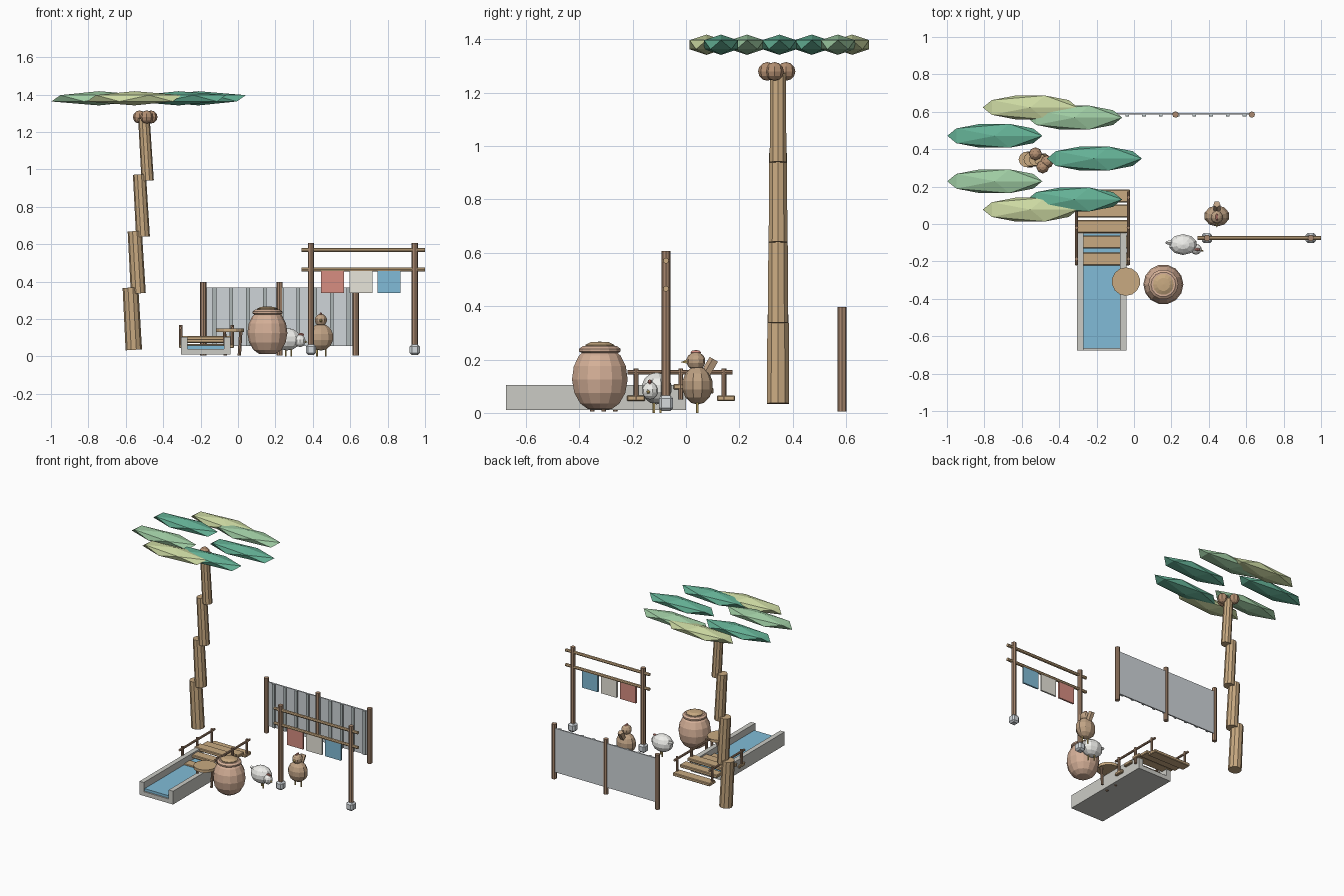
import bpy, bmesh, math
from mathutils import Vector, Matrix

if "Cube" in bpy.data.objects:
    bpy.data.objects.remove(bpy.data.objects["Cube"])

def mat(name, r, g, b):
    m = bpy.data.materials.new(name)
    m.diffuse_color = (r, g, b, 1)
    m.use_nodes = True
    m.node_tree.nodes["Principled BSDF"].inputs["Base Color"].default_value = m.diffuse_color
    return m

WOOD = mat("wood", .58, .40, .22)
DARK = mat("dark_wood", .40, .25, .16)
CLAY = mat("clay", .66, .43, .31)
STONE = mat("stone", .60, .60, .56)
PALE = mat("pale_stone", .66, .70, .73)
METAL = mat("sheet_metal", .62, .66, .69)
RIB = mat("rib_metal", .42, .47, .47)
WATER = mat("water", .22, .50, .68)
RED = mat("red", .68, .27, .22)
CREAM = mat("cream", .80, .78, .70)
WHITE = mat("white", .86, .86, .83)
BROWN = mat("hen_brown", .52, .36, .23)
YELLOW = mat("yellow", .78, .58, .20)
COCO = mat("coconut", .46, .28, .17)
GREENS = [mat("leaf_dark", .13, .45, .31), mat("leaf_mid", .35, .61, .37),
          mat("leaf_light", .62, .71, .37)]

def finish(name, bm, m):
    me = bpy.data.meshes.new(name)
    bm.to_mesh(me)
    bm.free()
    o = bpy.data.objects.new(name, me)
    me.materials.append(m)
    bpy.context.collection.objects.link(o)
    return o

def box(name, lo, hi, m, bevel=0):
    lo, hi = Vector(lo), Vector(hi)
    bm = bmesh.new()
    bmesh.ops.create_cube(bm, size=1, matrix=Matrix.Translation((lo + hi) / 2) @ Matrix.Diagonal((hi - lo).to_4d()))
    if bevel:
        bmesh.ops.bevel(bm, geom=bm.edges[:], offset=bevel, segments=1, affect='EDGES')
    return finish(name, bm, m)

def rod(name, a, b, r1, m, r2=None, n=8):
    a, b = Vector(a), Vector(b)
    d = b - a
    M = Matrix.Translation((a + b) / 2) @ d.to_track_quat('Z', 'Y').to_matrix().to_4x4()
    bm = bmesh.new()
    bmesh.ops.create_cone(bm, cap_ends=True, segments=n, radius1=r1,
                          radius2=r1 if r2 is None else r2, depth=d.length, matrix=M)
    return finish(name, bm, m)

def ball(name, c, s, m, u=10, v=7, rot=0):
    M = Matrix.Translation(c) @ Matrix.Rotation(rot, 4, 'Z') @ Matrix.Diagonal((*s, 1))
    bm = bmesh.new()
    bmesh.ops.create_uvsphere(bm, u_segments=u, v_segments=v, radius=1, matrix=M)
    return finish(name, bm, m)

def lathe(name, c, prof, m, n=14):
    bm = bmesh.new()
    vs = [bm.verts.new((r, 0, z)) for r, z in prof]
    es = [bm.edges.new(p) for p in zip(vs, vs[1:])]
    bmesh.ops.spin(bm, geom=vs + es, cent=(0, 0, 0), axis=(0, 0, 1), angle=2 * math.pi, steps=n)
    bmesh.ops.remove_doubles(bm, verts=bm.verts, dist=1e-4)
    bmesh.ops.recalc_face_normals(bm, faces=bm.faces)
    bmesh.ops.translate(bm, verts=bm.verts, vec=c)
    return finish(name, bm, m)

# palm trunk, leaves and nuts
for i, (x0, x1, z0, r) in enumerate([(-.557, -.575, .035, .043), (-.533, -.552, .337, .039),
                                     (-.508, -.527, .64, .036), (-.483, -.503, .94, .032)]):
    rod("trunk_segment", (x0, .345, z0), (x1, .345, z0 + .333), r + .001, WOOD, r - .001, n=10)
for i in range(7):
    a = i * 2 * math.pi / 7
    bm = bmesh.new()
    bmesh.ops.create_icosphere(bm, subdivisions=1, radius=1, matrix=Matrix.Translation(
        (-.492 + .28 * math.cos(a), .35 + .28 * math.sin(a), 1.38)) @ Matrix.Diagonal((.284, .075, .038, 1)))
    finish("palm_leaf", bm, GREENS[i % 3])
for x, y in [(-.527, .375), (-.488, .305), (-.465, .332)]:
    ball("palm_nut", (x, y, 1.28), (.035,) * 3, COCO, 8, 6)

# corrugated fence
for x in (-.185, .222, .63):
    rod("fence_post", (x, .585, .005), (x, .585, .397), .017, DARK)
box("fence_panel", (-.19, .585, .055), (.635, .594, .368), METAL)
for i in range(9):
    x = -.125 + i * .0895
    box("fence_rib", (x - .01, .576, .055), (x + .01, .586, .368), RIB)

# drying rack with cloths
Y = -.075
for x in (.39, .945):
    rod("rack_post", (x, Y, .03), (x, Y, .607), .017, DARK)
    box("rack_base", (x - .027, Y - .027, .008), (x + .027, Y + .027, .065), PALE, .011)
for z in (.57, .465):
    rod("rack_bar", (.34, Y, z), (1, Y, z), .011, WOOD)
for x, m in ((.445, RED), (.595, CREAM), (.745, WATER)):
    box("cloth", (x, Y - .006, .338), (x + .123, Y + .006, .462), m)

# water channel
box("channel_floor", (-.305, -.675, .01), (-.04, 0, .04), STONE)
for x in (-.305, -.074):
    box("channel_wall", (x, -.675, .03), (x + .034, 0, .105), STONE)
box("channel_water", (-.272, -.665, .035), (-.073, -.05, .058), WATER)

# footbridge
for y, z in zip((.15, .069, -.013, -.096, -.187), (.055, .083, .098, .083, .055)):
    box("bridge_plank", (-.315, y - .034, z - .011), (-.022, y + .034, z + .011), WOOD, .004)
for x in (-.307, -.03):
    rod("bridge_rail", (x, -.22, .152), (x, .175, .152), .008, DARK)
    for y in (-.187, -.02, .142):
        rod("rail_post", (x, y, .05), (x, y, .167), .009, DARK)

# round stool
c = (-.043, -.308)
rod("stool_seat", (*c, .13), (*c, .15), .076, WOOD, n=14)
for i in range(3):
    a = i * 2 * math.pi / 3
    d = (math.cos(a), math.sin(a))
    rod("stool_leg", (c[0] + .05 * d[0], c[1] + .05 * d[1], .005),
        (c[0] + .058 * d[0], c[1] + .058 * d[1], .135), .009, DARK)

# storage jar
J = (.157, -.323, 0)
lathe("jar_body", J, [(0, .012), (.045, .014), (.075, .035), (.098, .075), (.107, .125), (.1, .175),
                      (.08, .215), (.06, .232), (0, .235)], CLAY)
lathe("jar_rim", J, [(0, .225), (.065, .222), (.08, .23), (.08, .24), (.066, .25), (0, .25)], CLAY)
lathe("jar_lid", J, [(0, .245), (.056, .245), (.056, .255), (.035, .265), (0, .267)], WOOD)

# brown hen, facing the front
h = (.443, .043)
ball("hen_body", (*h, .103), (.07, .058, .072), BROWN)
ball("hen_head", (h[0], .037, .194), (.034, .036, .034), BROWN)
rod("hen_beak", (h[0], .01, .192), (h[0], -.02, .19), .011, YELLOW, 0, 5)
ball("hen_comb", (h[0], .037, .226), (.008, .02, .01), RED, 6, 4)
rod("hen_tail", (h[0], .065, .13), (h[0], .106, .2), .02, BROWN, n=5)
for x in (-.02, .026):
    rod("hen_leg", (h[0] + x, h[1], 0), (h[0] + x, h[1], .05), .005, YELLOW, n=5)

# white hen, pecking to the right
ball("white_hen_body", (.262, -.11, .092), (.078, .057, .06), WHITE)
ball("white_hen_head", (.332, -.135, .083), (.03, .03, .033), WHITE)
rod("white_hen_beak", (.352, -.14, .08), (.375, -.145, .074), .01, YELLOW, 0, 5)
ball("white_hen_comb", (.338, -.136, .116), (.018, .008, .01), RED, 6, 4)
rod("white_hen_tail", (.215, -.1, .1), (.172, -.1, .12), .022, WHITE, .008, 5)
for x, y in ((.255, -.095), (.285, -.12)):
    rod("white_hen_leg", (x, y, 0), (x, y, .05), .005, YELLOW, n=5)
